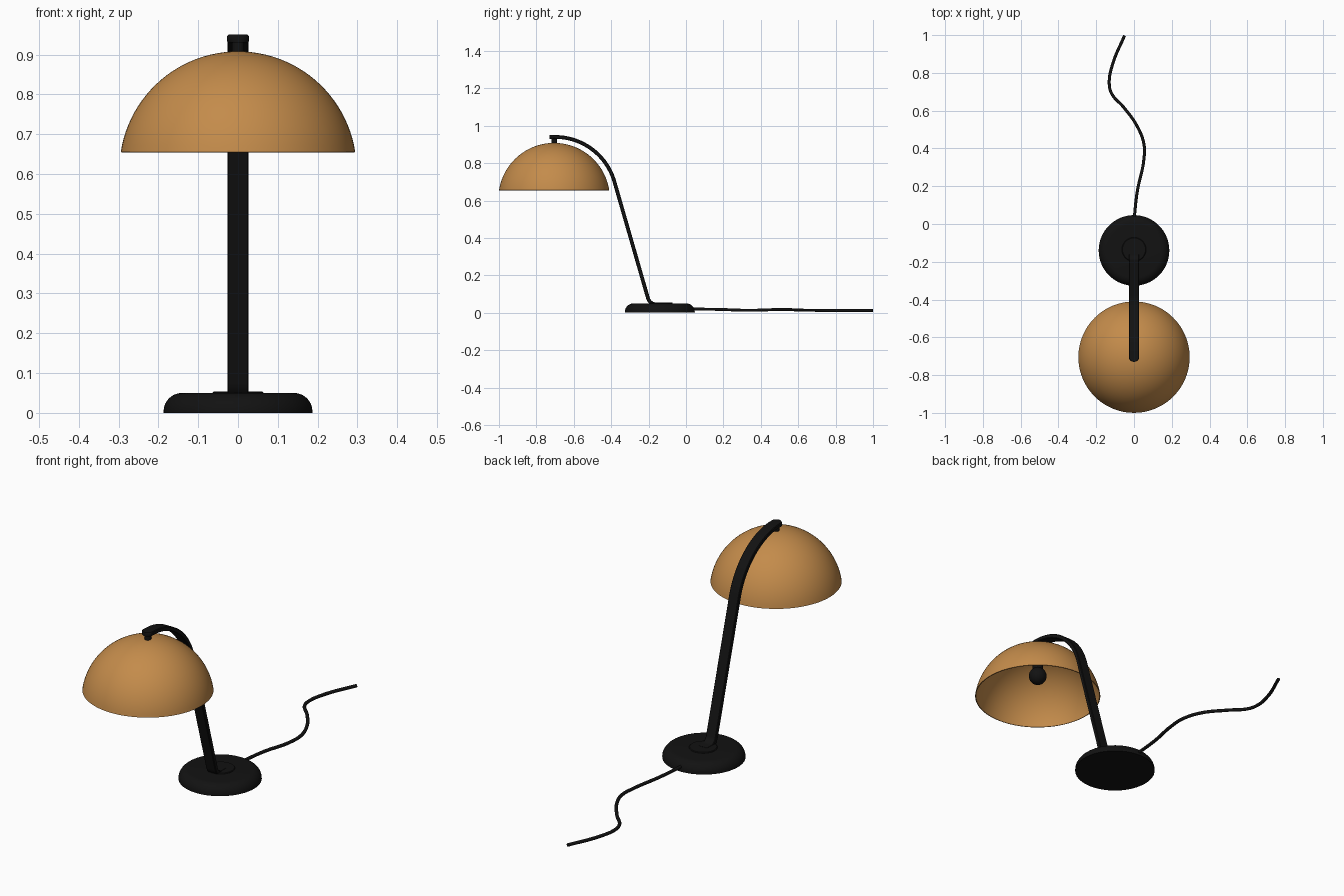
import bpy, bmesh, math
from mathutils import Vector

if "Cube" in bpy.data.objects:
    bpy.data.objects.remove(bpy.data.objects["Cube"])


def material(name, rgb):
    m = bpy.data.materials.new(name)
    m.diffuse_color = (*rgb, 1)
    m.use_nodes = True
    m.node_tree.nodes["Principled BSDF"].inputs["Base Color"].default_value = m.diffuse_color
    return m


BLACK = material("black", (0.006, 0.006, 0.006))
AMBER = material("amber", (0.55, 0.26, 0.07))
SHADE_Y = -0.705


def finish(name, bm, mat, angle=35):
    bmesh.ops.recalc_face_normals(bm, faces=bm.faces)
    me = bpy.data.meshes.new(name)
    bm.to_mesh(me)
    bm.free()
    me.materials.append(mat)
    ob = bpy.data.objects.new(name, me)
    bpy.context.collection.objects.link(ob)
    bpy.ops.object.select_all(action='DESELECT')
    ob.select_set(True)
    bpy.context.view_layer.objects.active = ob
    bpy.ops.object.shade_smooth_by_angle(angle=math.radians(angle))
    return ob


def lathe(name, profile, y, mat, steps=64):
    """Spin an (r, z) profile around the vertical axis at y."""
    bm = bmesh.new()
    vs = [bm.verts.new((r, y, z)) for r, z in profile]
    es = [bm.edges.new(p) for p in zip(vs, vs[1:])]
    bmesh.ops.spin(bm, geom=vs + es, cent=(0, y, 0), axis=(0, 0, 1),
                   angle=math.tau, steps=steps)
    bmesh.ops.remove_doubles(bm, verts=bm.verts, dist=1e-5)
    return finish(name, bm, mat)


def arc(cx, cz, r, a0, a1, n):
    return [(cx + r * math.cos(math.radians(a0 + (a1 - a0) * i / n)),
             cz + r * math.sin(math.radians(a0 + (a1 - a0) * i / n))) for i in range(n + 1)]


# Round base with rolled edge, and low mounting disc under the arm
lathe("base", [(0, 0), (0.187, 0)] + arc(0.141, 0.004, 0.046, 0, 90, 8) + [(0, 0.05)], -0.14, BLACK)
lathe("arm_mount", [(0, 0.045), (0.064, 0.045), (0.064, 0.051), (0.061, 0.054), (0, 0.054)], -0.135, BLACK)

# Dome shade: thin spherical cap
a0 = math.degrees(math.asin(0.045 / 0.298))
outer = arc(0, 0.61, 0.298, a0, 90, 24)
inner = arc(0, 0.61, 0.294, 90, a0, 24)
lathe("shade", outer + [(0, 0.904)] + inner[1:] + [outer[0]], SHADE_Y, AMBER, 96)

# Stem, socket and bulb
lathe("stem", [(0, 0.89), (0.015, 0.89), (0.015, 0.94), (0, 0.94)], SHADE_Y, BLACK, 24)
lathe("socket", [(0, 0.79), (0.024, 0.79), (0.024, 0.903), (0, 0.903)], SHADE_Y, BLACK, 32)
lathe("bulb", arc(0, 0.764, 0.042, -90, 90, 16), SHADE_Y, BLACK, 32)

# Arm: flat strap, rounded ends, swept along a (y, z) path
W, T, LEAN = 0.027, 0.01, 15.7
top = arc(-0.70, 0.61, 0.33, 90, LEAN, 24)
foot = arc(-0.160, 0.090, 0.045, 180 + LEAN, 270, 10)
tip = [(-0.73 + W * (1 - math.cos(math.radians(a))), 0.94) for a in range(0, 90, 15)]
path = [(*p, W * math.sin(math.radians(a)) + 0.001) for p, a in zip(tip, range(0, 90, 15))]
path += [(y, z, W) for y, z in top + foot + [(-0.13, 0.045)]]
bm = bmesh.new()
rings = []
for i, (y, z, w) in enumerate(path):
    p, q = path[max(i - 1, 0)], path[min(i + 1, len(path) - 1)]
    t = Vector((0, q[0] - p[0], q[1] - p[1])).normalized()
    n = Vector((0, -t.z, t.y))
    c = 0.003
    sec = [(w, T - c), (w - min(c, w), T), (-w + min(c, w), T), (-w, T - c),
           (-w, c - T), (-w + min(c, w), -T), (w - min(c, w), -T), (w, c - T)]
    rings.append([bm.verts.new(Vector((x, y, z)) + n * h) for x, h in sec])
for a, b in zip(rings, rings[1:]):
    for k in range(8):
        bm.faces.new((a[k], a[(k + 1) % 8], b[(k + 1) % 8], b[k]))
bm.faces.new(rings[0])
bm.faces.new(rings[-1])
finish("arm", bm, BLACK, 40)

# Power cable trailing behind
pts = [(0, 0.02, 0.02), (0.017, 0.17, 0.018), (0.052, 0.34, 0.013), (0.053, 0.42, 0.015),
       (0.018, 0.515, 0.018), (-0.053, 0.616, 0.014), (-0.118, 0.69, 0.013),
       (-0.131, 0.74, 0.012), (-0.115, 0.84, 0.012), (-0.05, 0.998, 0.012)]
cu = bpy.data.curves.new("cable", 'CURVE')
cu.dimensions = '3D'
cu.bevel_depth = 0.008
cu.bevel_resolution = 3
cu.use_fill_caps = True
sp = cu.splines.new('BEZIER')
sp.bezier_points.add(len(pts) - 1)
for bp, co in zip(sp.bezier_points, pts):
    bp.co = co
    bp.handle_left_type = bp.handle_right_type = 'AUTO'
cu.materials.append(BLACK)
bpy.context.collection.objects.link(bpy.data.objects.new("cable", cu))
